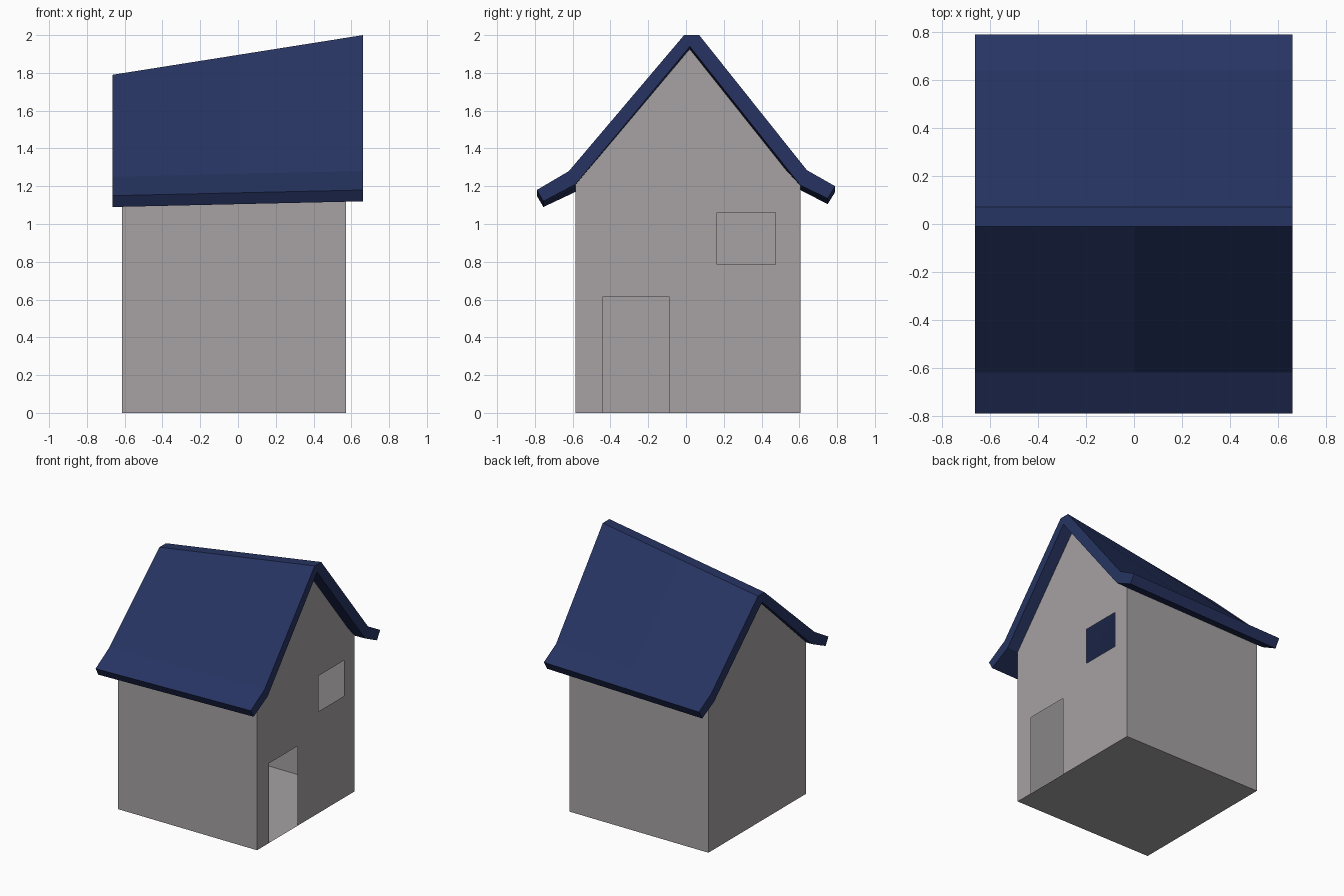
import bpy

if "Cube" in bpy.data.objects:
    bpy.data.objects.remove(bpy.data.objects["Cube"])


def material(name, rgb):
    m = bpy.data.materials.new(name)
    m.diffuse_color = (*rgb, 1)
    m.use_nodes = True
    m.node_tree.nodes["Principled BSDF"].inputs["Base Color"].default_value = m.diffuse_color
    return m


def make(name, verts, faces, mat):
    me = bpy.data.meshes.new(name)
    me.from_pydata(verts, [], faces)
    me.materials.append(mat)
    me.update()
    ob = bpy.data.objects.new(name, me)
    bpy.context.collection.objects.link(ob)
    return ob


def flat(name, points, mat):
    """One polygon as its own wall."""
    return make(name, points, [list(range(len(points)))], mat)


grey = material("warm grey plaster", (0.385, 0.36, 0.37))
blue = material("navy roof", (0.020, 0.034, 0.122))

# Roof profile: y, height at the low left end, height at the high right end
profile = [
    (-0.79, 1.15, 1.18), (-0.62, 1.25, 1.28), (-0.01, 1.79, 2.0),
    (0.07, 1.79, 2.0), (0.64, 1.255, 1.285), (0.79, 1.17, 1.20),
    (0.75, 1.105, 1.135), (0.605, 1.18, 1.205), (0.02, 1.725, 1.94),
    (-0.585, 1.17, 1.21), (-0.755, 1.09, 1.12),
]
n = len(profile)
verts = []
for t in (0, 0.5, 1):
    verts += [(-0.664 + 1.326 * t, y, a + (b - a) * t) for y, a, b in profile]
faces = [list(range(n)), list(range(3 * n - 1, 2 * n - 1, -1))]
for s in (0, n):
    for i in range(n):
        j = (i + 1) % n
        faces.append([s + j, s + i, s + n + i, s + n + j])
make("roof", verts, faces, blue)

# Wall shell: thin walls, open to the roof
L, R, F, B, M = -0.615, 0.572, -0.585, 0.605, 0.02
lf, lb, la = 1.173, 1.182, 1.735      # left wall heights: front, back, apex
rf, rb, ra = 1.208, 1.204, 1.927      # right wall heights
flat("floor", [(L, F, 0), (L, B, 0), (R, B, 0), (R, F, 0)], grey)
flat("front_wall", [(L, F, 0), (R, F, 0), (R, F, rf), (L, F, lf)], grey)
flat("back_wall", [(R, B, 0), (L, B, 0), (L, B, lb), (R, B, rb)], grey)
flat("left_gable", [(L, B, 0), (L, F, 0), (L, F, lf), (L, M, la), (L, B, lb)], grey)

# Right gable with open doorway and window, split down the window middle
c = 0.32
top = ra + (rb - ra) * (c - M) / (B - M)
yz = [(F, 0), (-0.44, 0), (-0.44, 0.615), (-0.09, 0.615), (-0.09, 0),
      (c, 0), (c, 0.785), (0.165, 0.785), (0.165, 1.06), (c, 1.06),
      (c, top), (M, ra), (F, rf),
      (B, 0), (B, rb), (0.475, 1.06), (0.475, 0.785)]
make("right_gable", [(R, y, z) for y, z in yz],
     [list(range(13)), [5, 13, 14, 10, 9, 15, 16, 6]], grey)
